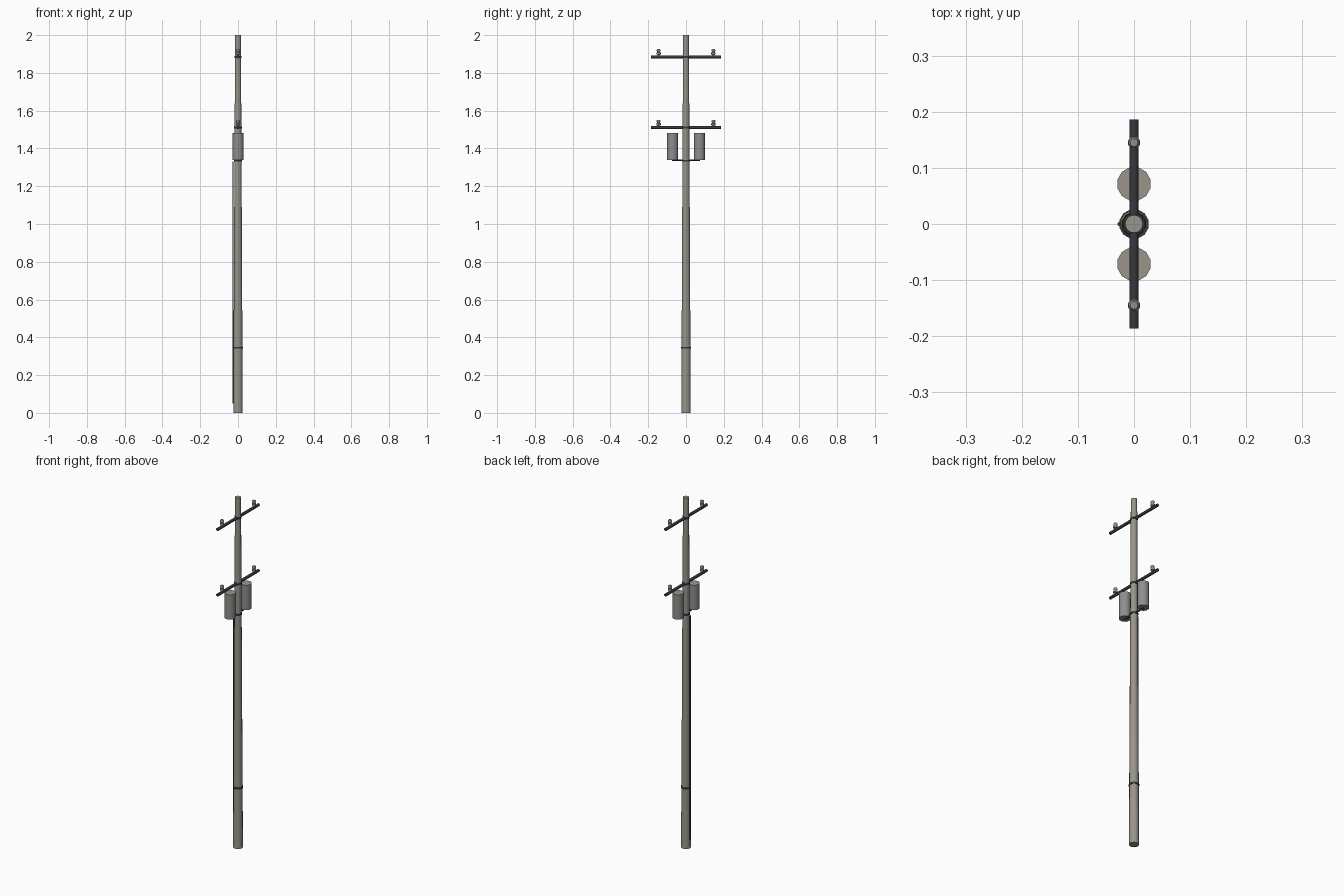
import bpy, bmesh, math

if "Cube" in bpy.data.objects:
    bpy.data.objects.remove(bpy.data.objects["Cube"])


def material(name, rgb):
    m = bpy.data.materials.new(name)
    m.diffuse_color = (*rgb, 1)
    m.use_nodes = True
    m.node_tree.nodes["Principled BSDF"].inputs["Base Color"].default_value = m.diffuse_color
    return m


dark = material("dark_steel", (0.04, 0.04, 0.045))
concrete = material("weathered_concrete", (0.32, 0.30, 0.26))
tank_grey = material("tank_grey", (0.27, 0.27, 0.275))
ceramic = material("ceramic", (0.30, 0.29, 0.26))


def lathe(name, profile, loc, sides, mat, axis="Z", cap_mat=None):
    """Closed turned solid from (radius, height) points."""
    bm = bmesh.new()
    rings = []
    for r, h in profile:
        ring = []
        for i in range(sides):
            a = 2 * math.pi * (i + 0.5) / sides
            p = (r * math.cos(a), r * math.sin(a), h)
            if axis == "Y":
                p = (p[0], p[2], -p[1])
            ring.append(bm.verts.new(p))
        rings.append(ring)
    for lo, hi in zip(rings, rings[1:]):
        for i in range(sides):
            j = (i + 1) % sides
            bm.faces.new((lo[i], lo[j], hi[j], hi[i]))
    bm.faces.new(rings[0][::-1])
    top = bm.faces.new(rings[-1])
    if cap_mat:
        top.material_index = 1
    bmesh.ops.recalc_face_normals(bm, faces=bm.faces)
    me = bpy.data.meshes.new(name)
    bm.to_mesh(me)
    bm.free()
    me.materials.append(mat)
    if cap_mat:
        me.materials.append(cap_mat)
    ob = bpy.data.objects.new(name, me)
    ob.location = loc
    bpy.context.collection.objects.link(ob)
    bpy.ops.object.select_all(action="DESELECT")
    ob.select_set(True)
    bpy.context.view_layer.objects.active = ob
    bpy.ops.object.shade_smooth_by_angle(angle=math.radians(46))
    return ob


def pole_radius(z):
    return 0.026 - 0.0100 * z / 2


# Tapered pole
lathe("pole", [(pole_radius(0), 0), (pole_radius(2), 2)], (0, 0, 0), 12, concrete)

# Clamp bands around the pole
for z in (0.345, 1.335, 1.51, 1.885):
    r = pole_radius(z) + 0.0025
    lathe("clamp_band", [(r, -0.005), (r, 0.005)], (0, 0, z), 12, dark)

# Cable conduit on the left side
lathe("conduit", [(0.0035, 0.05), (0.0035, 1.33)], (-0.0262, 0, 0), 8, dark)

# Crossarms with a pin insulator near each end
insulator = [(0.006, 0), (0.006, 0.007), (0.0115, 0.009), (0.0115, 0.019),
             (0.008, 0.021), (0.008, 0.025), (0.010, 0.027),
             (0.010, 0.033), (0.007, 0.037)]
for z in (1.51, 1.885):
    lathe("crossarm", [(0.0085, -0.186), (0.0085, 0.186)], (0, 0, z), 8, dark, "Y")
    for s in (-1, 1):
        lathe("insulator", insulator, (0, s * 0.145, z + 0.004), 10, ceramic)

# Transformer bracket and the two tanks
lathe("transformer_bracket", [(0.005, -0.075), (0.005, 0.075)],
      (0, 0, 1.338), 8, dark, "Y")
for s in (-1, 1):
    lathe("transformer_tank", [(0.0305, 0), (0.0305, 0.142)],
          (0, s * 0.0714, 1.34), 12, tank_grey, cap_mat=concrete)
